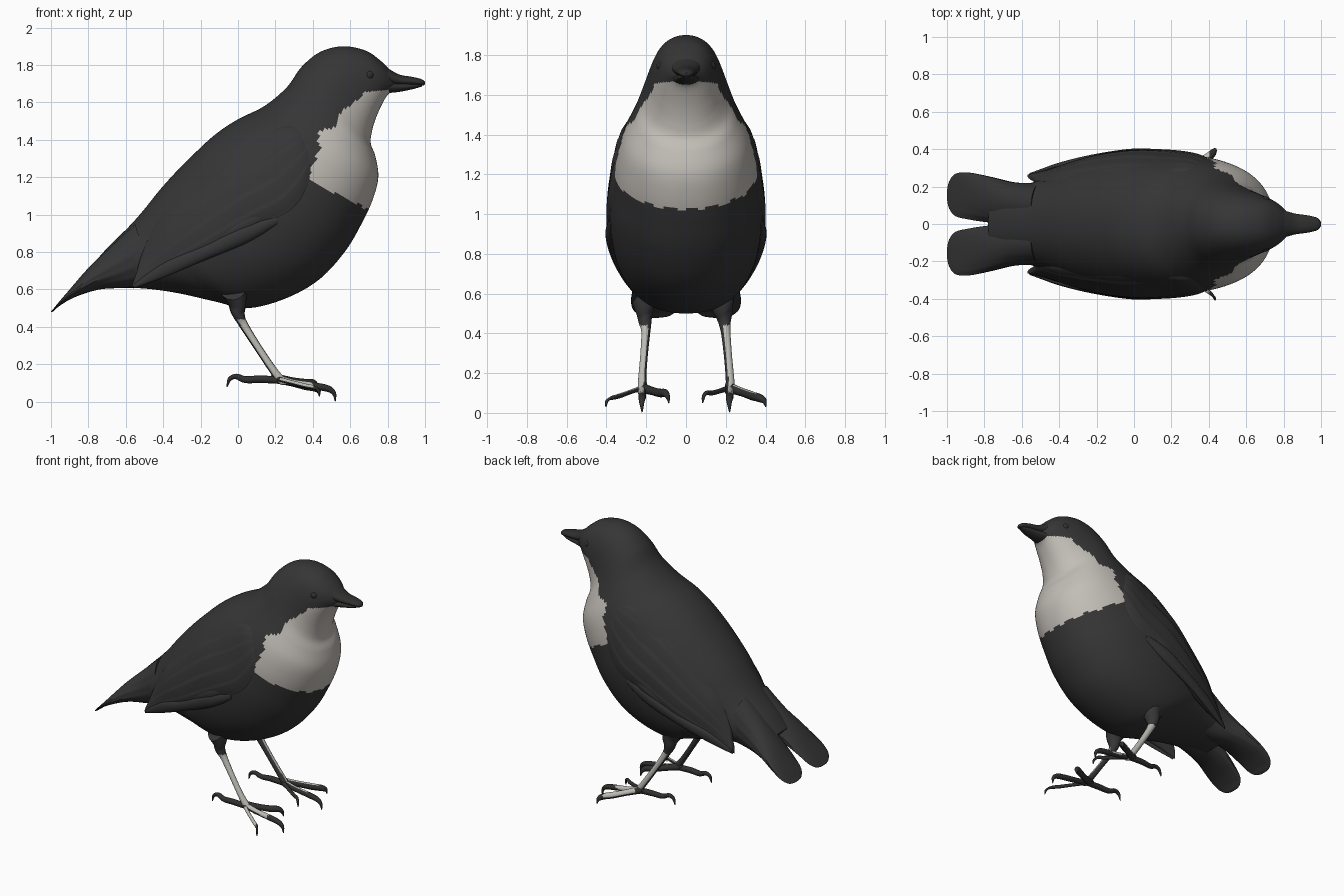
import bpy, bmesh, math
from mathutils import Vector

if "Cube" in bpy.data.objects:
    bpy.data.objects.remove(bpy.data.objects["Cube"])

def material(name, rgb):
    m = bpy.data.materials.new(name)
    m.diffuse_color = (*rgb, 1)
    m.use_nodes = True
    m.node_tree.nodes["Principled BSDF"].inputs["Base Color"].default_value = m.diffuse_color
    return m

DARK = material("charcoal_plumage", (0.036, 0.036, 0.036))
BLACK = material("dark_horn", (0.030, 0.029, 0.028))
PALE = material("pale_bib", (0.54, 0.51, 0.47))
GREY = material("pale_shin", (0.50, 0.49, 0.45))

def smooth_rows(rows, steps):
    """Catmull-Rom interpolation through rows of numbers."""
    out = []
    n = len(rows)
    for i in range(n - 1):
        p0, p1, p2, p3 = rows[max(i - 1, 0)], rows[i], rows[i + 1], rows[min(i + 2, n - 1)]
        for k in range(steps):
            t = k / steps
            out.append([0.5 * (2 * b + (c - a) * t + (2 * a - 5 * b + 4 * c - d) * t * t
                               + (3 * b - a - 3 * c + d) * t ** 3)
                        for a, b, c, d in zip(p0, p1, p2, p3)])
    out.append(list(rows[-1]))
    return out

def skin(name, frames, sides, mats, rule=None, power=1.0, groove=0.0):
    """Skin elliptical rings given as (centre, half axis u, half axis v)."""
    bm = bmesh.new()
    rings = []
    for c, u, v in frames:
        ring = []
        for k in range(sides):
            a = 2 * math.pi * k / sides
            ca, sa = math.cos(a), math.sin(a)
            ca = math.copysign(abs(ca) ** power, ca)
            sa = math.copysign(abs(sa) ** power, sa)
            # saw-tooth steps read as overlapping feathers
            g = 1 - groove * ((k * 14 / sides) % 1.0)
            ring.append(bm.verts.new(c + u * ca + v * sa * g))
        rings.append(ring)
    for r0, r1 in zip(rings, rings[1:]):
        for k in range(sides):
            j = (k + 1) % sides
            bm.faces.new((r0[k], r0[j], r1[j], r1[k]))
    bm.faces.new(rings[0])
    bm.faces.new(rings[-1])
    bmesh.ops.recalc_face_normals(bm, faces=bm.faces)
    bm.normal_update()
    for f in bm.faces:
        f.smooth = True
        if rule:
            f.material_index = int(rule(f.calc_center_median(), f.normal))
    me = bpy.data.meshes.new(name)
    bm.to_mesh(me)
    bm.free()
    for m in mats:
        me.materials.append(m)
    ob = bpy.data.objects.new(name, me)
    bpy.context.collection.objects.link(ob)
    bpy.context.view_layer.objects.active = ob
    ob.select_set(True)
    bpy.ops.object.shade_smooth_by_angle(angle=math.radians(50))
    ob.select_set(False)
    return ob

def loft(name, rows, mats, s=1, steps=6, sides=48, **kw):
    """Rows: upper point, lower point, half width across."""
    frames = []
    for x0, y0, z0, x1, y1, z1, w in smooth_rows(rows, steps):
        a, b = Vector((x0, s * y0, z0)), Vector((x1, s * y1, z1))
        u = (a - b) / 2
        n = u.normalized()
        v = Vector((0, s, 0))
        v = (v - n * v.dot(n)).normalized() * w
        frames.append(((a + b) / 2, u, v))
    return skin(name, frames, sides, mats, **kw)

def tube(name, rows, mats, s=1, steps=5, sides=14, **kw):
    """Rows: x, y, z, radius."""
    pts = smooth_rows(rows, steps)
    pos = [Vector((p[0], s * p[1], p[2])) for p in pts]
    frames = []
    for i, p in enumerate(pts):
        t = (pos[min(i + 1, len(pos) - 1)] - pos[max(i - 1, 0)]).normalized()
        v = Vector((0, 1, 0))
        v = (v - t * v.y).normalized()
        frames.append((pos[i], t.cross(v) * p[3], v * p[3]))
    return skin(name, frames, sides, mats, **kw)

# Body and head: back point x z, breast point x z, half width
BODY = [
    (.82, 1.765, .84, 1.67, .05), (.76, 1.825, .80, 1.64, .10),
    (.68, 1.878, .765, 1.58, .135), (.56, 1.90, .735, 1.51, .165),
    (.44, 1.87, .715, 1.44, .19), (.34, 1.79, .71, 1.38, .22),
    (.26, 1.68, .735, 1.31, .26), (.14, 1.58, .75, 1.20, .315),
    (0, 1.51, .72, 1.08, .35), (-.12, 1.43, .66, .95, .37),
    (-.23, 1.33, .57, .80, .385), (-.33, 1.23, .43, .65, .38),
    (-.42, 1.13, .25, .55, .36), (-.50, 1.03, .05, .50, .32),
    (-.57, .95, -.12, .535, .275), (-.64, .88, -.32, .58, .235),
    (-.71, .81, -.50, .605, .20), (-.78, .73, -.68, .61, .16)]

# Rear border of the bib: height, x
BIB = [(1.0, .37), (1.19, .37), (1.25, .40), (1.36, .44), (1.44, .42), (1.47, .52),
       (1.56, .55), (1.58, .60), (1.655, .68), (1.67, .84)]

def is_bib(c, n):
    if c.z < 1.19 - (c.x - .37) * .5 + .006 * math.sin(c.y * 60):
        return 0
    for (z0, x0), (z1, x1) in zip(BIB, BIB[1:]):
        if z0 <= c.z < z1:
            return c.x > x0 + (x1 - x0) * (c.z - z0) / (z1 - z0) + .006 * math.sin(c.z * 90)
    return 0

loft("body", [(a, 0, b, c, 0, d, w) for a, b, c, d, w in BODY], [DARK, PALE],
     steps=10, sides=128, rule=is_bib, power=.93)

# Beak, upper and lower halves
loft("upper_beak", [(.79, 0, 1.79, .80, 0, 1.69, .075), (.86, 0, 1.75, .86, 0, 1.69, .056),
                    (.93, 0, 1.737, .93, 0, 1.69, .046), (.98, 0, 1.725, .98, 0, 1.69, .033),
                    (1.0, 0, 1.71, .998, 0, 1.693, .012)], [BLACK], sides=24)
loft("lower_beak", [(.79, 0, 1.71, .80, 0, 1.65, .07), (.86, 0, 1.71, .86, 0, 1.656, .05),
                    (.93, 0, 1.705, .93, 0, 1.67, .038), (.985, 0, 1.70, .985, 0, 1.685, .015)],
     [BLACK], sides=24)

WING = [
    (.38, .26, 1.46, .43, .28, 1.36, .02), (.26, .27, 1.475, .40, .335, 1.20, .05),
    (.08, .23, 1.42, .30, .35, 1.01, .085), (-.10, .22, 1.30, .10, .35, .90, .10),
    (-.28, .21, 1.12, -.10, .345, .80, .085), (-.42, .21, .97, -.28, .315, .725, .06),
    (-.50, .21, .83, -.45, .28, .66, .035), (-.54, .24, .70, -.57, .26, .61, .012)]
# Long flight feathers along the lower wing edge
FLIGHT = [
    (.20, .365, 1.00, .22, .365, .95, .02), (.02, .38, .94, .05, .37, .85, .03),
    (-.20, .355, .83, -.18, .35, .755, .025), (-.40, .315, .74, -.38, .31, .67, .018),
    (-.55, .265, .635, -.56, .265, .605, .008)]
TAIL = [
    (-.55, .10, .95, -.45, .10, .63, .12), (-.68, .11, .83, -.60, .11, .61, .115),
    (-.80, .13, .715, -.74, .13, .60, .125), (-.90, .15, .60, -.87, .15, .56, .128),
    (-.96, .155, .53, -.95, .155, .515, .115), (-.99, .155, .493, -.985, .155, .485, .075),
    (-1.0, .155, .482, -.998, .155, .478, .03)]
LEG = [
    (-.03, .19, .62, .11), (-.005, .195, .54, .072), (0, .20, .48, .05), (.025, .20, .42, .034),
    (.10, .21, .30, .028), (.18, .22, .18, .029), (.225, .22, .12, .033), (.25, .22, .105, .02)]
TOES = {
    "middle_toe": [(.20, .22, .125, .03), (.30, .22, .10, .026), (.40, .22, .085, .027),
                   (.48, .22, .07, .025), (.513, .22, .045, .016), (.52, .22, .004, .004)],
    "outer_toe": [(.20, .22, .125, .03), (.28, .28, .105, .024), (.36, .335, .085, .025),
                  (.41, .37, .075, .023), (.43, .395, .06, .015), (.435, .402, .03, .004)],
    "inner_toe": [(.20, .22, .125, .03), (.29, .17, .11, .024), (.36, .13, .10, .025),
                  (.40, .105, .10, .022), (.42, .09, .08, .014), (.425, .085, .05, .004)],
    "hind_toe": [(.23, .22, .115, .028), (.12, .22, .12, .028), (.04, .215, .118, .025),
                 (-.01, .21, .135, .02), (-.045, .21, .12, .015), (-.058, .21, .08, .004)]}

for s, side in ((-1, "right"), (1, "left")):
    loft("wing_" + side, WING, [DARK], s, steps=8, sides=112, groove=.06)
    for i in range(3):
        # each feather sits a little higher and shorter than the last
        rows = [(a - .015 * i + .10 * i * k / 4, b - .004 * i, c + .055 * i,
                 d - .015 * i + .10 * i * k / 4, e - .004 * i, f + .055 * i, w)
                for k, (a, b, c, d, e, f, w) in enumerate(FLIGHT)]
        loft(f"flight_feather_{i + 1}_{side}", rows, [DARK], s, sides=20)
    loft("tail_" + side, TAIL, [DARK], s, sides=56, groove=.05)
    # Leg with a pale outer front stripe on the shin
    tube("leg_" + side, LEG, [DARK, GREY], s, steps=8, sides=24,
         rule=lambda c, n: c.z < .44 and n.y * s * .75 + n.x * .65 > .2)
    for name, rows in TOES.items():
        tube(f"{name}_{side}", rows, [BLACK, GREY], s,
             rule=lambda c, n: name in ("outer_toe", "middle_toe") and .23 < c.x < .40
             and n.z + n.y * s * .5 > .5)
    # Eye
    bpy.ops.mesh.primitive_uv_sphere_add(segments=20, ring_count=12, radius=.026,
                                         location=(.70, s * .122, 1.745))
    eye = bpy.context.object
    eye.name = "eye_" + side
    eye.data.materials.append(BLACK)
    bpy.ops.object.shade_smooth()
    eye.select_set(False)
